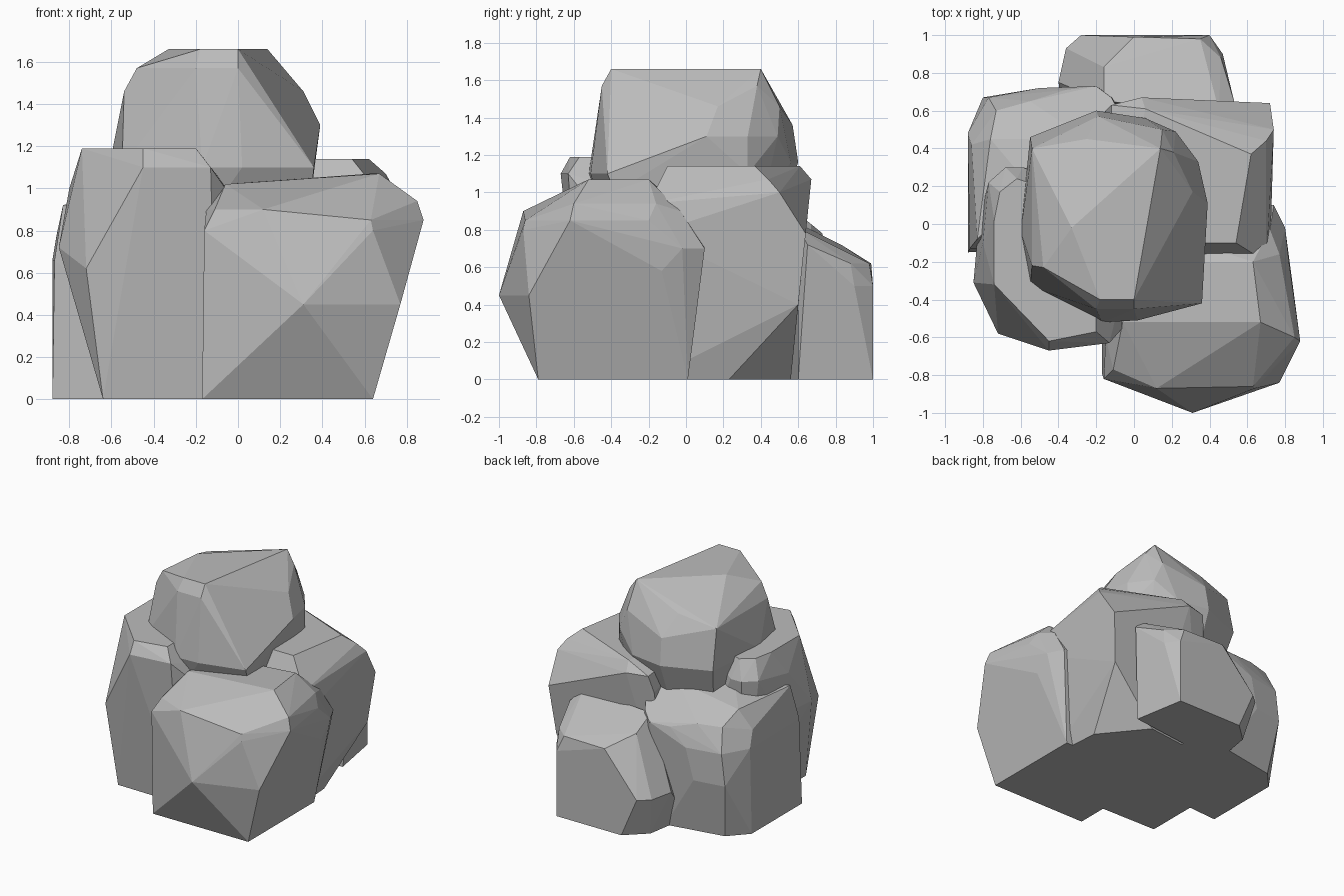
import bpy
import bmesh
from math import radians

# Remove only the default object
default_object = bpy.data.objects.get("Cube")
if default_object:
    bpy.data.objects.remove(default_object, do_unlink=True)


def make_material(name, colour):
    material = bpy.data.materials.new(name)
    material.use_nodes = True
    material.diffuse_color = colour
    shader = material.node_tree.nodes["Principled BSDF"]
    shader.inputs["Base Color"].default_value = colour
    shader.inputs["Roughness"].default_value = 1
    return material


stone_grey = make_material("stone grey", (.5, .5, .5, 1))


def boulder(name, layers):
    """Chisel one faceted stone: the tight skin around corners given per height."""
    mesh = bpy.data.meshes.new(name)
    stone = bpy.data.objects.new(name, mesh)
    bpy.context.scene.collection.objects.link(stone)

    bm = bmesh.new()
    for height, corners in layers:
        for x, y in corners:
            bm.verts.new((x, y, height))
    hull = bmesh.ops.convex_hull(bm, input=bm.verts[:], use_existing_faces=False)

    # Discard any corner that ended up inside the stone
    leftovers = set(hull["geom_interior"]) | set(hull["geom_unused"])
    buried = [item for item in leftovers if isinstance(item, bmesh.types.BMVert)]
    bmesh.ops.delete(bm, geom=buried, context="VERTS")

    # Merge nearly coplanar triangles into broad chiselled planes
    bmesh.ops.dissolve_limit(bm, angle_limit=radians(3),
                             verts=bm.verts[:], edges=bm.edges[:])
    bmesh.ops.recalc_face_normals(bm, faces=bm.faces[:])
    for face in bm.faces:
        face.smooth = False
    bm.to_mesh(mesh)
    bm.free()
    mesh.materials.append(stone_grey)
    return stone


# Front stone: pointed prow, sloping brow and a tilted top
boulder("front_boulder", [
    (0, [(-.17, -.79), (.64, -.79), (.64, .01), (-.17, .01)]),
    (.45, [(.31, -1), (.77, -.84)]),
    (.58, [(.8, -.13)]),
    (.7, [(.74, .1), (0, .1), (.8, -.02)]),
    (.8, [(-.16, -.82), (.64, -.87)]),
    (.85, [(.88, -.62), (.63, -.86), (.82, -.2)]),
    (.9, [(.12, -.87), (-.11, -.77), (-.15, -.6), (.72, -.03), (0, 0)]),
    (.94, [(.85, -.6), (.77, -.16)]),
    (1.02, [(-.06, -.52), (0, -.2)]),
    (1.07, [(.67, -.52), (.63, -.2)]),
])

# Left stone at the front: tall with a flat top
boulder("front_side_boulder", [
    (0, [(-.64, -.54), (-.1, -.55), (-.1, .2), (-.64, .2)]),
    (.62, [(-.72, -.58)]),
    (.72, [(-.85, -.31), (-.82, .02)]),
    (1, [(-.8, -.1), (-.06, -.55), (-.05, -.3)]),
    (1.05, [(-.77, .22), (-.68, .3), (-.59, .3)]),
    (1.1, [(-.45, -.67), (-.13, -.63)]),
    (1.19, [(-.45, -.62), (-.2, -.57), (-.74, -.32), (-.74, .02),
            (-.71, .17), (-.62, .24), (-.2, .1)]),
])

# Low broad stone at the back corner
boulder("back_side_boulder", [
    (0, [(-.88, -.15), (-.88, .46), (-.75, .6), (-.3, .68), (0, .6), (-.1, -.1)]),
    (.42, [(-.8, .67), (-.56, .71)]),
    (.66, [(-.88, .48), (-.87, -.13), (-.77, .67), (-.5, .72)]),
    (.78, [(-.2, .73), (-.36, .71), (-.86, .42)]),
    (.83, [(-.73, .6), (-.55, .65), (-.12, .67)]),
    (.92, [(-.83, -.08), (-.76, .45)]),
    (1, [(-.55, .2), (-.25, .45), (0, .45)]),
])

# Opposite stone: flat shelf whose back slopes down to an overhanging corner
boulder("shelf_boulder", [
    (0, [(.57, .23), (.3, .56), (.6, -.2), (-.2, .5), (-.2, -.2)]),
    (.4, [(.68, .6)]),
    (.78, [(.72, .64), (.72, -.18)]),
    (.94, [(.7, -.2), (-.15, .6)]),
    (1, [(.74, .5)]),
    (1.07, [(.7, .44), (.04, .67), (-.12, .63)]),
    (1.14, [(.54, -.1), (.62, .37), (.06, .61), (-.1, -.1)]),
])

# Small stone leaning against the back, one upper corner split away
boulder("back_boulder", [
    (0, [(.4, 1), (.47, .6), (-.15, 1), (-.3, .86), (-.36, .5)]),
    (.3, [(-.28, 1), (-.36, .93), (-.4, .75)]),
    (.5, [(.4, 1), (.47, .9)]),
    (.62, [(0, .99), (.35, .98), (.46, .88)]),
    (.72, [(-.16, .83), (.53, .65)]),
    (.81, [(-.16, .65), (.45, .6)]),
])

# Top stone: large block resting on the others, its crown sloping to the back
boulder("top_boulder", [
    (.9, [(-.4, -.3), (.25, -.3), (.2, .4), (-.5, .38), (-.2, .5)]),
    (1, [(.35, -.38), (-.05, -.48), (.34, .2)]),
    (1.1, [(.36, -.42), (.02, -.51), (-.17, -.52), (-.55, -.33), (.34, .33)]),
    (1.16, [(-.6, -.04), (-.55, .46), (-.2, .6), (.06, .56)]),
    (1.3, [(.39, .11), (.34, .33), (.22, .49)]),
    (1.36, [(-.19, .57)]),
    (1.46, [(-.54, .4), (-.54, -.22), (.31, .17), (.15, .5)]),
    (1.52, [(-.48, .24), (-.25, .45)]),
    (1.57, [(-.48, -.23), (-.2, -.45), (0, -.45), (.21, .38)]),
    (1.66, [(-.18, -.4), (0, -.4), (-.33, -.02), (.14, .4)]),
])
